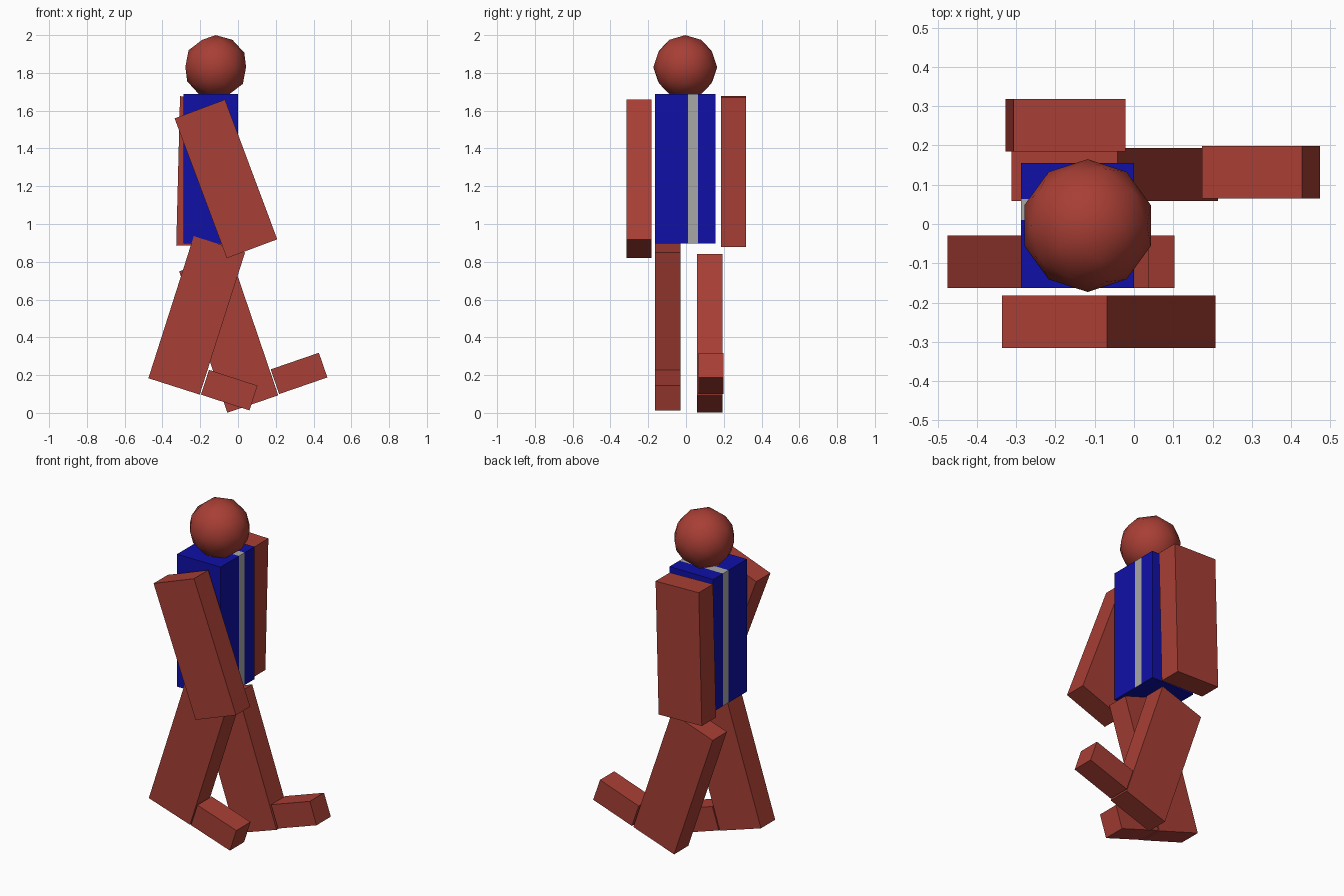
import bpy
from math import radians

if "Cube" in bpy.data.objects:
    bpy.data.objects.remove(bpy.data.objects["Cube"])


def material(name, rgb):
    m = bpy.data.materials.new(name)
    m.diffuse_color = (*rgb, 1)
    m.use_nodes = True
    m.node_tree.nodes["Principled BSDF"].inputs["Base Color"].default_value = m.diffuse_color
    return m


SKIN = material("red_brown", (0.39, 0.049, 0.035))
BLUE = material("blue", (0.005, 0.005, 0.39))
GREY = material("mid_grey", (0.39, 0.39, 0.39))


def box(name, center, size, tilt=0, mat=None):
    """Box of given size; positive tilt leans its top towards +x."""
    bpy.ops.mesh.primitive_cube_add(size=1, location=center,
                                    rotation=(0, radians(tilt), 0))
    ob = bpy.context.object
    ob.name = name
    ob.scale = size
    bpy.ops.object.transform_apply(location=False, rotation=False, scale=True)
    if mat:
        ob.data.materials.append(mat)
    return ob


# Torso: two blue panels with a grey band running between them
for name, y0, y1, mat in (("torso_front_panel", -0.163, 0.01, BLUE),
                          ("torso_stripe", 0.01, 0.063, GREY),
                          ("torso_back_panel", 0.063, 0.155, BLUE)):
    panel = box(name, (-0.144, (y0 + y1) / 2, 1.293),
                (0.288, y1 - y0, 0.79), mat=mat)
    if mat is GREY:
        # the band stops at the blue underside
        panel.data.materials.append(BLUE)
        for face in panel.data.polygons:
            if face.normal.z < -0.5:
                face.material_index = 1

# Arms and legs share one block size, each swung to its own angle
LIMB = (0.285, 0.134, 0.79)
for name, center, tilt in (("right_arm", (-0.064, -0.249, 1.239), -20.5),
                           ("left_arm", (-0.1745, 0.251, 1.278), 1.45),
                           ("right_leg", (-0.2185, -0.096, 0.5165), 17.7),
                           ("left_leg", (-0.049, 0.126, 0.421), -18.8)):
    box(name, center, LIMB, tilt, SKIN)

# Feet: small blocks in front of each leg
FOOT = (0.27, 0.134, 0.138)
box("right_foot", (-0.0465, -0.096, 0.1205), FOOT, 18, SKIN)
box("left_foot", (0.323, 0.132, 0.209), FOOT, -19, SKIN)

# Head: low-poly ball with smooth shading
bpy.ops.mesh.primitive_ico_sphere_add(subdivisions=2, radius=0.169,
                                      location=(-0.118, -0.004, 1.831))
head = bpy.context.object
head.name = "head"
head.data.materials.append(SKIN)
bpy.ops.object.shade_smooth()
